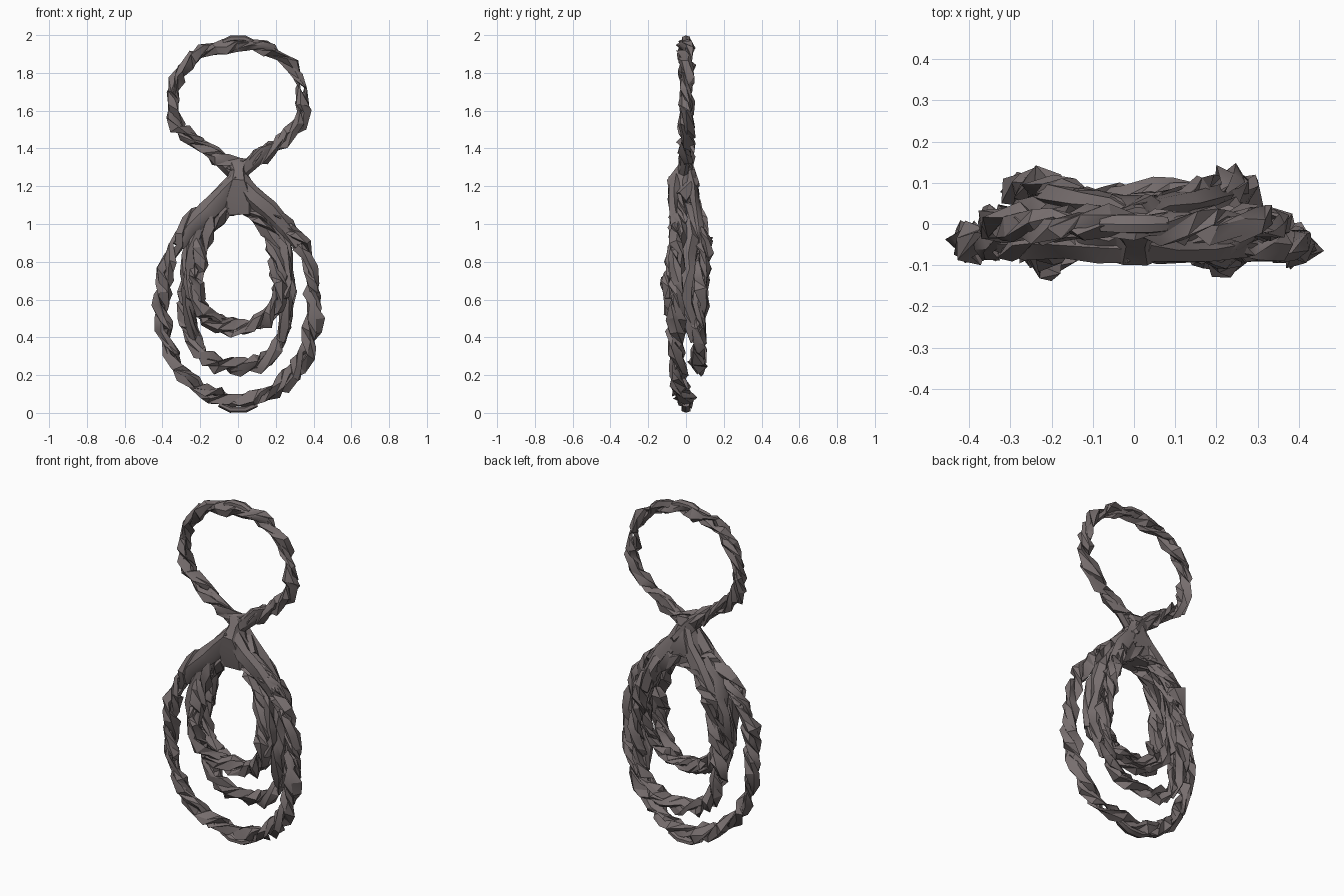
import bpy, bmesh, math, random
from mathutils import Vector

if "Cube" in bpy.data.objects:
    bpy.data.objects.remove(bpy.data.objects["Cube"])

random.seed(11)
metal = bpy.data.materials.new("dark warm grey")
metal.diffuse_color = (0.185, 0.157, 0.157, 1)
metal.use_nodes = True
metal.node_tree.nodes["Principled BSDF"].inputs["Base Color"].default_value = metal.diffuse_color


def finish(name, bm):
    bmesh.ops.recalc_face_normals(bm, faces=bm.faces)
    me = bpy.data.meshes.new(name)
    bm.to_mesh(me)
    bm.free()
    me.materials.append(metal)
    ob = bpy.data.objects.new(name, me)
    bpy.context.collection.objects.link(ob)
    bpy.ops.object.select_all(action='DESELECT')
    ob.select_set(True)
    bpy.context.view_layer.objects.active = ob
    bpy.ops.object.shade_smooth_by_angle(angle=math.radians(30))
    return ob


def smooth_path(pts):
    """Dense smooth closed curve through the control points."""
    n, out = len(pts), []
    for i in range(n):
        a, b, c, d = [pts[k % n] for k in (i - 1, i, i + 1, i + 2)]
        for s in range(12):
            t = s / 12
            out.append(0.5 * (2 * b + (c - a) * t + (2 * a - 5 * b + 4 * c - d) * t * t
                              + (3 * b - a - 3 * c + d) * t ** 3))
    return out + [pts[0].copy()]


def resample(path, step):
    """Even spacing along the curve; also returns the total length."""
    acc = [0.0]
    for p, q in zip(path, path[1:]):
        acc.append(acc[-1] + (q - p).length)
    count, out, j = max(6, round(acc[-1] / step)), [], 0
    for k in range(count):
        d = acc[-1] * k / count
        while acc[j + 1] < d:
            j += 1
        f = (d - acc[j]) / max(acc[j + 1] - acc[j], 1e-9)
        out.append(path[j].lerp(path[j + 1], f))
    return out, acc[-1]


def jitter(a):
    return Vector([random.uniform(-a, a) for _ in range(3)])


def rope_loop(name, half, offset=0.021, wide=0.037, thin=0.021, rough=0.015):
    """Closed loop of two faceted, twisted strands; half is mirrored in x."""
    right = [Vector(p) for p in half]
    left = [Vector((-p.x, p.y, p.z)) for p in right[-2:0:-1]]
    pts, length = resample(smooth_path(right + left), 0.066)
    n, turns = len(pts), round(length / 0.29)
    bm = bmesh.new()
    for strand in range(2):
        rings = []
        for i, p in enumerate(pts):
            t = (pts[(i + 1) % n] - pts[i - 1]).normalized()
            nor = t.cross(Vector((0, 1, 0))).normalized()
            bi = nor.cross(t)
            ang = 2 * math.pi * turns * i / n + math.pi * strand
            u = nor * math.cos(ang) + bi * math.sin(ang)
            v = t.cross(u)
            c = p + u * offset + t * random.uniform(-0.015, 0.015)
            size = random.uniform(0.75, 1.2)
            rings.append([bm.verts.new(c + size * (u * thin * math.cos(k * math.pi * 0.4)
                                                   + v * wide * math.sin(k * math.pi * 0.4))
                                       + jitter(rough)) for k in range(5)])
        for i in range(n):
            a, b = rings[i], rings[(i + 1) % n]
            for k in range(5):
                m = (k + 1) % 5
                bm.faces.new((a[k], a[m], b[m]))
                bm.faces.new((a[k], b[m], b[k]))
    return finish(name, bm)


def strap(name, pts, sizes, rough=0.004):
    """Capped six-sided band, half width across the path and half depth in y."""
    pts = [Vector(p) for p in pts]
    bm, rings = bmesh.new(), []
    for i, p in enumerate(pts):
        t = (pts[min(i + 1, len(pts) - 1)] - pts[max(i - 1, 0)]).normalized()
        nor = t.cross(Vector((0, 1, 0))).normalized()
        bi = nor.cross(t)
        w, d = sizes[i]
        rings.append([bm.verts.new(p + nor * w * math.cos(k * math.pi / 3)
                                   + bi * d * math.sin(k * math.pi / 3) + jitter(rough))
                      for k in range(6)])
    for a, b in zip(rings, rings[1:]):
        for k in range(6):
            m = (k + 1) % 6
            bm.faces.new((a[k], a[m], b[m]))
            bm.faces.new((a[k], b[m], b[k]))
    bm.faces.new(rings[0])
    bm.faces.new(rings[-1])
    return finish(name, bm)


# Upper ring
rope_loop("upper_loop", [(0, 0, 1.945), (0.2, 0, 1.91), (0.315, 0, 1.79), (0.345, 0, 1.66),
                         (0.325, 0, 1.53), (0.2, 0, 1.415), (0.07, 0, 1.33), (0, -0.01, 1.31)],
          offset=0.018, wide=0.032, thin=0.02)

# Three nested hanging loops
rope_loop("outer_loop", [(0, -0.02, 1.17), (0.1, -0.03, 1.12), (0.23, -0.04, 1.03), (0.335, -0.045, 0.89),
                         (0.395, -0.05, 0.7), (0.4, -0.05, 0.5), (0.345, -0.05, 0.29),
                         (0.22, -0.035, 0.14), (0.1, 0, 0.085), (0, 0, 0.07)])
rope_loop("middle_loop", [(0, 0.03, 1.1), (0.1, 0.05, 1.07), (0.2, 0.085, 0.95), (0.25, 0.09, 0.77),
                          (0.27, 0.075, 0.58), (0.235, 0.065, 0.39), (0.14, 0.065, 0.275),
                          (0, 0.065, 0.245)])
rope_loop("inner_loop", [(0, -0.03, 1.085), (0.09, -0.03, 1.05), (0.18, -0.045, 0.93), (0.215, -0.07, 0.76),
                         (0.215, -0.09, 0.62), (0.16, -0.06, 0.51), (0.08, -0.03, 0.46),
                         (0, -0.02, 0.45)])

# Strands filling the sides between the nested loops
rope_loop("filler_loop", [(0, 0.02, 1.09), (0.1, 0.03, 1.05), (0.195, 0.05, 0.92), (0.225, 0.04, 0.74),
                          (0.22, 0.02, 0.6), (0.15, 0.005, 0.5), (0, 0.0, 0.455)],
          offset=0.017, wide=0.03, thin=0.017)

# Pinched knot where everything gathers
strap("knot", [(0, 0, 1.335), (0, -0.005, 1.28), (0, -0.02, 1.23), (0, -0.01, 1.15), (0, -0.005, 1.05)],
      [(0.07, 0.03), (0.045, 0.06), (0.06, 0.09), (0.115, 0.09), (0.11, 0.07)])

# Crossing strands, shoulder bands and loose side strands
for side, s in (("right", 1), ("left", -1)):
    strap(f"{side}_crossing", [(-0.1 * s, -0.03, 1.13), (-0.03 * s, -0.04 * s, 1.22),
                               (0.03 * s, -0.015 * s, 1.29), (0.13 * s, 0, 1.38), (0.2 * s, 0, 1.42)],
          [(0.05, 0.045), (0.035, 0.04), (0.036, 0.03), (0.038, 0.028), (0.025, 0.02)], 0.008)
    strap(f"{side}_front_band", [(0.01 * s, -0.06, 1.24), (0.075 * s, -0.06, 1.15), (0.16 * s, -0.06, 1.07),
                                 (0.25 * s, -0.055, 0.985), (0.32 * s, -0.05, 0.89)],
          [(0.03, 0.035), (0.05, 0.035), (0.05, 0.035), (0.045, 0.032), (0.03, 0.025)], 0.01)
    strap(f"{side}_back_band", [(0.005 * s, 0.02, 1.28), (0.04 * s, 0.04, 1.18), (0.11 * s, 0.05, 1.09),
                                (0.19 * s, 0.065, 0.97), (0.23 * s, 0.075, 0.84)],
          [(0.03, 0.03), (0.05, 0.03), (0.055, 0.03), (0.045, 0.03), (0.03, 0.025)], 0.006)
    strap(f"{side}_side_strand", [(0.12 * s, 0, 1.1), (0.19 * s, 0.01, 1.02), (0.245 * s, 0.02, 0.93),
                                  (0.25 * s, 0.01, 0.84), (0.265 * s, 0.01, 0.75), (0.27 * s, -0.005, 0.66),
                                  (0.265 * s, -0.01, 0.58), (0.25 * s, 0.03, 0.48), (0.22 * s, 0.055, 0.39)],
          [(0.035, 0.035)] + [(0.033, 0.04)] * 7 + [(0.025, 0.025)], 0.016)
    strap(f"{side}_front_strand", [(0.15 * s, -0.03, 1.05), (0.21 * s, -0.03, 0.96), (0.24 * s, -0.05, 0.87),
                                   (0.25 * s, -0.06, 0.78), (0.255 * s, -0.06, 0.69), (0.24 * s, -0.08, 0.6)],
          [(0.03, 0.03)] * 5 + [(0.02, 0.03)], 0.014)

# Clasp plates at the very top and bottom
strap("top_clasp", [(-0.08, 0, 1.965), (-0.035, 0, 1.982), (0.035, 0, 1.982), (0.08, 0, 1.965)],
      [(0.012, 0.02), (0.017, 0.025), (0.017, 0.025), (0.012, 0.02)], 0.001)
strap("bottom_clasp", [(-0.1, 0, 0.045), (-0.04, 0, 0.018), (0.04, 0, 0.018), (0.1, 0, 0.045)],
      [(0.014, 0.022), (0.017, 0.028), (0.017, 0.028), (0.014, 0.022)], 0.001)
